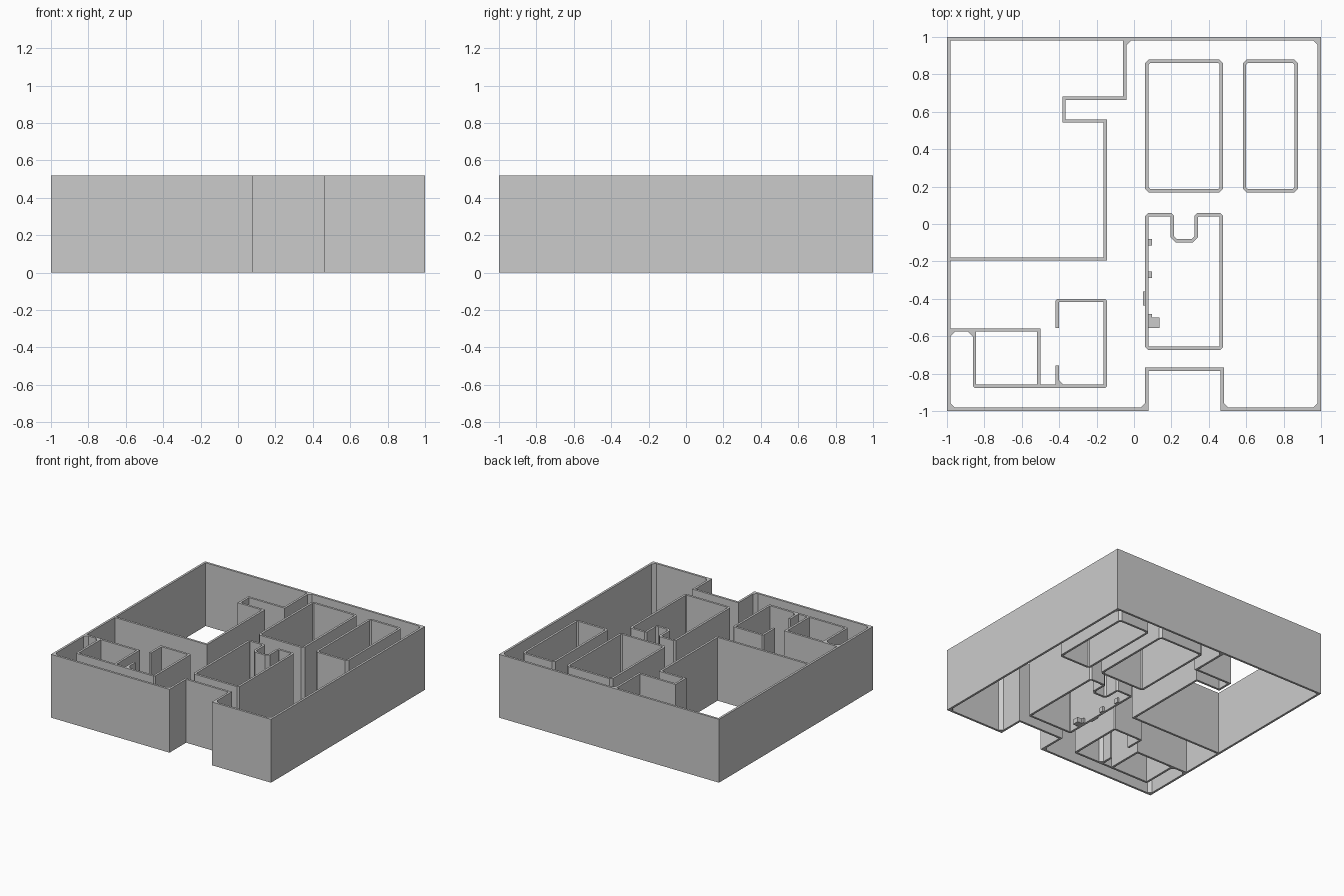
import bpy, bmesh
from mathutils import Vector

if "Cube" in bpy.data.objects:
    bpy.data.objects.remove(bpy.data.objects["Cube"])

H = 0.52    # wall height
T = 0.018   # wall thickness


def finish(name, bm):
    bmesh.ops.recalc_face_normals(bm, faces=bm.faces)
    me = bpy.data.meshes.new(name)
    bm.to_mesh(me)
    bm.free()
    bpy.context.collection.objects.link(bpy.data.objects.new(name, me))


def chamfer(pts, closed, c):
    out, n = [], len(pts)
    for i, p in enumerate(pts):
        if c == 0 or (not closed and i in (0, n - 1)):
            out.append(p)
        else:
            for q in (pts[i - 1], pts[(i + 1) % n]):
                out.append(p + (q - p).normalized() * c)
    return out


def wall(name, pts, closed=False, cut=0.0):
    """Upright wall whose face follows pts, thickened to the left of the path."""
    pts = chamfer([Vector(p) for p in pts], closed, cut)
    n = len(pts)
    bm = bmesh.new()
    cols = []
    for i, p in enumerate(pts):
        a = p - pts[i - 1] if closed or i > 0 else pts[1] - p
        b = pts[(i + 1) % n] - p if closed or i < n - 1 else a
        na, nb = (Vector((-d.y, d.x)).normalized() for d in (a, b))
        q = p + (na + nb) * (T / (1 + na.dot(nb)))
        cols.append([bm.verts.new((v.x, v.y, z))
                     for v, z in ((p, 0), (q, 0), (q, H), (p, H))])
    for i in range(n if closed else n - 1):
        c, d = cols[i], cols[(i + 1) % n]
        for k in range(4):
            m = (k + 1) % 4
            bm.faces.new((c[k], c[m], d[m], d[k]))
    if not closed:
        bm.faces.new(cols[0])
        bm.faces.new(cols[-1])
    finish(name, bm)


def prism(name, pts, h=H):
    bm = bmesh.new()
    f = bm.faces.new([bm.verts.new((x, y, 0)) for x, y in pts])
    top = bmesh.ops.extrude_face_region(bm, geom=[f])["geom"]
    bm.faces.ensure_lookup_table()
    bmesh.ops.translate(bm, vec=(0, 0, h),
                        verts=[v for v in top if isinstance(v, bmesh.types.BMVert)])
    if not any(all(v.co.z == 0 for v in g.verts) for g in bm.faces):
        bm.faces.new([v for v in bm.verts if v.co.z == 0])
    finish(name, bm)


def rect(x0, x1, y0, y1):
    return [(x0, y0), (x1, y0), (x1, y1), (x0, y1)]


# Outer shell with the recessed entrance at the front
wall("outer_wall", [(-1, -1), (.078, -1), (.078, -.785), (.463, -.785),
                    (.463, -1), (1, -1), (1, 1), (-1, 1)], True)

# Large room at back left with its side alcove
wall("large_room_wall", [(-.99, -.196), (-.145, -.196), (-.145, .56), (-.365, .56),
                         (-.365, .664), (-.04, .664), (-.04, .99)])

# Free-standing rooms with clipped corners
wall("back_middle_room", rect(.06, .476, .168, .88), True, .02)
wall("back_right_room", rect(.582, .876, .168, .88), True, .02)
wall("front_middle_room", [(.06, -.673), (.476, -.673), (.476, .058), (.323, .058),
                           (.323, -.08), (.214, -.08), (.214, .058), (.06, .058)], True, .015)

# Small rooms at front left, one with a doorway
wall("small_room_upper_wall", [(-.501, -.87), (-.501, -.558), (-.99, -.558)])
wall("small_room_left_wall", [(-.862, -.57), (-.862, -.877), (-.145, -.877),
                              (-.145, -.4), (-.42, -.4), (-.42, -.555)], False, .01)
wall("doorway_side_wall", [(-.402, -.87), (-.402, -.757)])

# Fillets in inside corners
e, c = .982, .025
for i, (x, y, sx, sy) in enumerate([
        (-e, -e, 1, 1), (.06, -e, -1, 1), (.481, -e, 1, 1), (e, -e, -1, 1),
        (e, e, -1, -1), (-.04, e, 1, -1), (-e, -.576, 1, -1),
        (-.862, -.576, -1, -1), (-.402, -.859, 1, 1)]):
    prism(f"corner_fillet_{i}", [(x, y), (x + sx * c, y), (x, y + sy * c)])

# Low fittings along the front middle room
for i, r in enumerate([(.076, .095, -.115, -.08), (.076, .095, -.29, -.255),
                       (.048, .062, -.435, -.36), (.076, .135, -.555, -.5),
                       (.076, .095, -.5, -.482)]):
    prism(f"low_fitting_{i}", rect(*r), .04)
